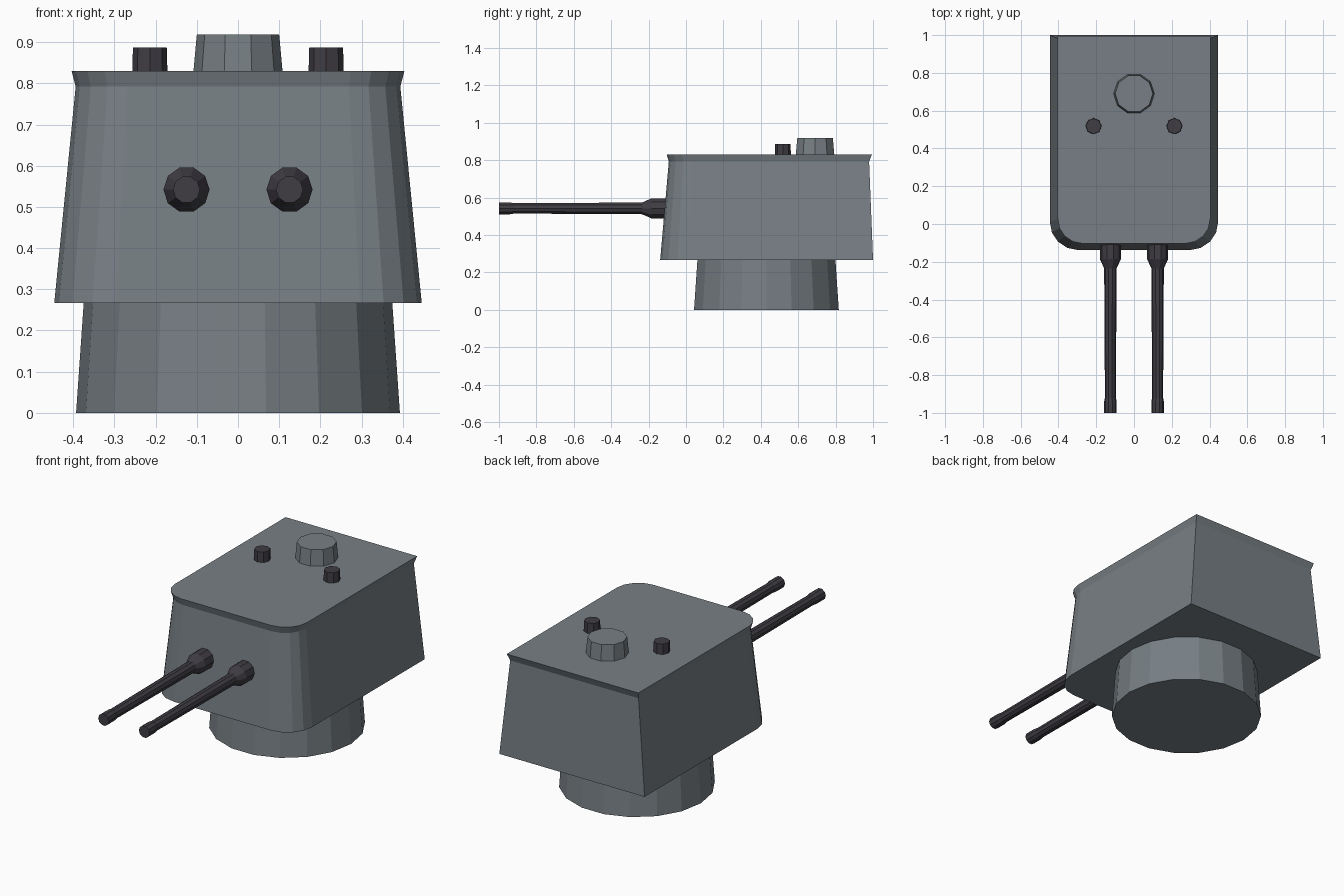
import bpy, bmesh, math

if "Cube" in bpy.data.objects:
    bpy.data.objects.remove(bpy.data.objects["Cube"])


def material(name, rgb):
    m = bpy.data.materials.new(name)
    m.diffuse_color = (*rgb, 1)
    m.use_nodes = True
    m.node_tree.nodes["Principled BSDF"].inputs["Base Color"].default_value = m.diffuse_color
    return m


GREY = material("armour grey", (0.185, 0.212, 0.232))
DARK = material("gun metal", (0.050, 0.046, 0.056))


def loft(name, rings, mat):
    """Skin a list of equal-length point rings and cap both ends."""
    bm = bmesh.new()
    vs = [[bm.verts.new(p) for p in ring] for ring in rings]
    n = len(rings[0])
    for a, b in zip(vs, vs[1:]):
        for i in range(n):
            j = (i + 1) % n
            bm.faces.new((a[i], a[j], b[j], b[i]))
    bm.faces.new(vs[0][::-1])
    bm.faces.new(vs[-1])
    bmesh.ops.recalc_face_normals(bm, faces=bm.faces)
    me = bpy.data.meshes.new(name)
    bm.to_mesh(me)
    bm.free()
    me.materials.append(mat)
    ob = bpy.data.objects.new(name, me)
    bpy.context.collection.objects.link(ob)
    return ob


def circle(n, r):
    return [(r * math.cos(2 * math.pi * i / n), r * math.sin(2 * math.pi * i / n))
            for i in range(n)]


def upright(name, x, y, n, profile, mat):
    """Turned part on a vertical axis; profile holds (z, radius)."""
    loft(name, [[(x + u, y + v, z) for u, v in circle(n, r)] for z, r in profile], mat)


def barrel(name, x, z, n, profile, mat):
    """Turned part on a front-to-back axis; profile holds (y, radius)."""
    loft(name, [[(x + u, y, z + v) for u, v in circle(n, r)] for y, r in profile], mat)


def house_ring(z, half, front, back, r, seg=4):
    """Plan outline: square back corners, rounded front corners."""
    right = [(half, back, z)]
    for i in range(seg + 1):
        a = math.pi / 2 * i / seg
        right.append((half - r + r * math.cos(a), front + r - r * math.sin(a), z))
    return right + [(-x, y, h) for x, y, h in reversed(right)]


# pedestal
upright("pedestal", 0, 0.43, 18, [(0, 0.393), (0.275, 0.374)], GREY)

# gun house with flared roof lip
loft("gun_house", [house_ring(0.267, 0.446, -0.138, 1.0, 0.15),
                   house_ring(0.792, 0.394, -0.092, 0.979, 0.125),
                   house_ring(0.83, 0.404, -0.103, 0.994, 0.13)], GREY)

# roof cupola
upright("cupola", 0, 0.69, 10, [(0.82, 0.109), (0.918, 0.1)], GREY)

for side, s in (("left", -1), ("right", 1)):
    # roof sights
    upright(side + "_sight", s * 0.214, 0.518, 8, [(0.82, 0.043), (0.887, 0.041)], DARK)
    # guns with sleeve and muzzle
    barrel(side + "_gun", s * 0.125, 0.542, 10,
           [(-0.06, 0.056), (-0.185, 0.056), (-0.235, 0.033),
            (-0.92, 0.029), (-0.94, 0.033), (-1.0, 0.033)], DARK)
